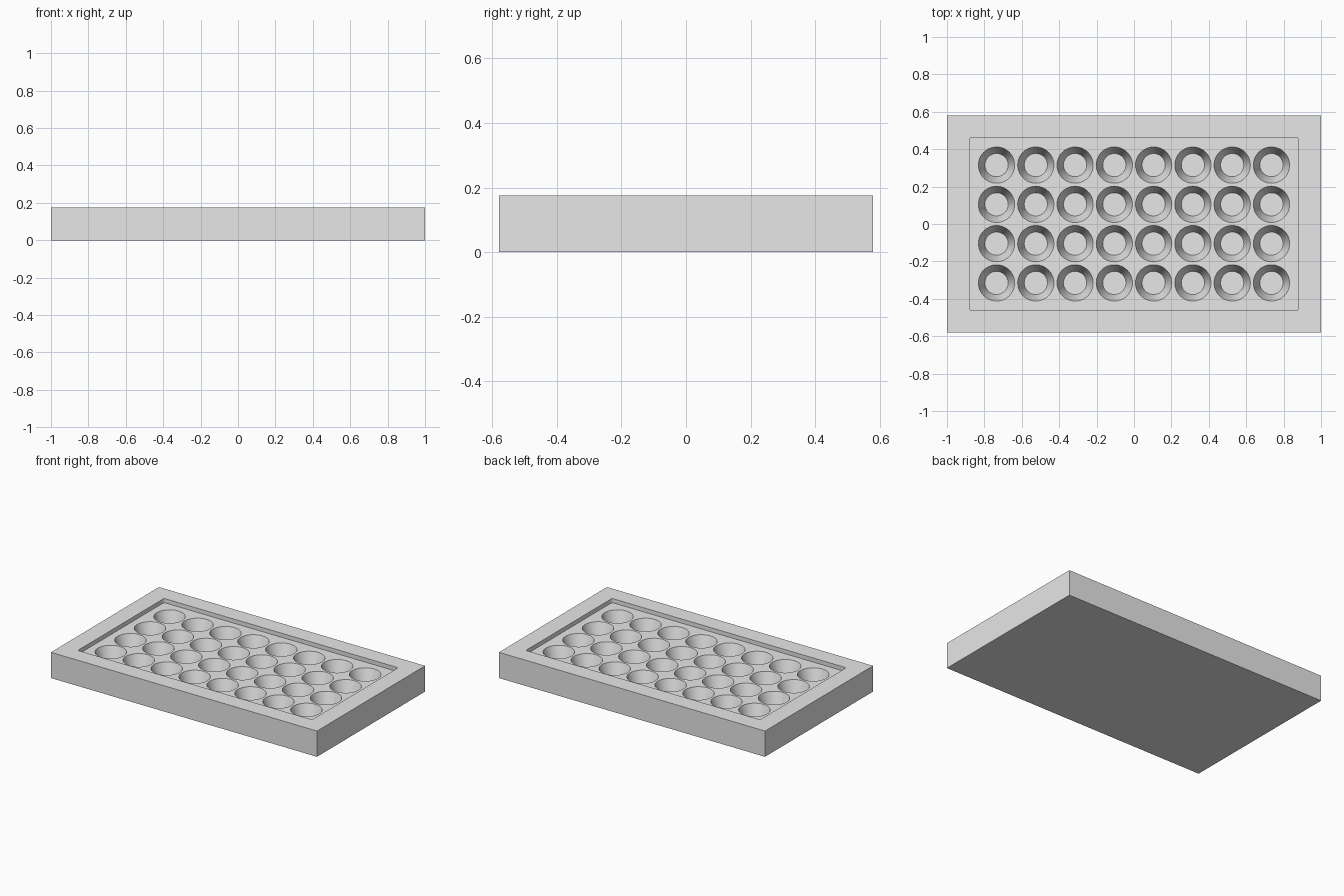
import bpy, bmesh, math
from mathutils import Matrix

if "Cube" in bpy.data.objects:
    bpy.data.objects.remove(bpy.data.objects["Cube"], do_unlink=True)

LENGTH, WIDTH, HEIGHT = 2.0, 1.16, 0.175
FLOOR_Z = 0.147            # floor of the shallow recess
CUP_Z = 0.035              # bottom of each cup
CUP_TOP, CUP_BOTTOM = 0.097, 0.062
PITCH = 0.21

grey = bpy.data.materials.new("light grey")
grey.use_nodes = True
grey.diffuse_color = (0.8, 0.8, 0.8, 1)
grey.node_tree.nodes["Principled BSDF"].inputs["Base Color"].default_value = (0.8, 0.8, 0.8, 1)


def add_box(bm, sx, sy, z0, z1):
    place = Matrix.Translation((0, 0, (z0 + z1) / 2)) @ Matrix.Diagonal((sx, sy, z1 - z0, 1))
    bmesh.ops.create_cube(bm, size=1, matrix=place)


def make_object(name, bm):
    mesh = bpy.data.meshes.new(name)
    bm.to_mesh(mesh)
    bm.free()
    mesh.materials.append(grey)
    obj = bpy.data.objects.new(name, mesh)
    bpy.context.collection.objects.link(obj)
    return obj


def carve(target, cutter):
    cutter.hide_render = True
    mod = target.modifiers.new("carve", "BOOLEAN")
    mod.operation = "DIFFERENCE"
    mod.solver = "EXACT"
    mod.object = cutter
    bpy.context.view_layer.objects.active = target
    bpy.ops.object.modifier_apply(modifier=mod.name)
    bpy.data.objects.remove(cutter, do_unlink=True)


# Tray body
bm = bmesh.new()
add_box(bm, LENGTH, WIDTH, 0, HEIGHT)
tray = make_object("tray", bm)

# Shallow recess with softly rounded corners
bm = bmesh.new()
add_box(bm, 1.76, 0.925, FLOOR_Z, HEIGHT + 0.1)
uprights = [e for e in bm.edges if abs(e.verts[0].co.z - e.verts[1].co.z) > 0.01]
bmesh.ops.bevel(bm, geom=uprights, offset=0.01, segments=4, profile=0.5, affect="EDGES")
carve(tray, make_object("recess_cutter", bm))

# Grid of tapered cups, cutters run slightly above the recess floor
lift = 0.005
depth = FLOOR_Z - CUP_Z
top_radius = CUP_TOP + (CUP_TOP - CUP_BOTTOM) * lift / depth
bm = bmesh.new()
for col in range(8):
    for row in range(4):
        place = Matrix.Translation(((col - 3.5) * PITCH, (row - 1.5) * PITCH,
                                    (CUP_Z + FLOOR_Z + lift) / 2))
        bmesh.ops.create_cone(bm, cap_ends=True, segments=48, radius1=CUP_BOTTOM,
                              radius2=top_radius, depth=depth + lift, matrix=place)
carve(tray, make_object("cup_cutter", bm))

# Smooth cup walls, sharp rims
bpy.ops.object.select_all(action="DESELECT")
tray.select_set(True)
bpy.context.view_layer.objects.active = tray
bpy.ops.object.shade_smooth_by_angle(angle=math.radians(30))
